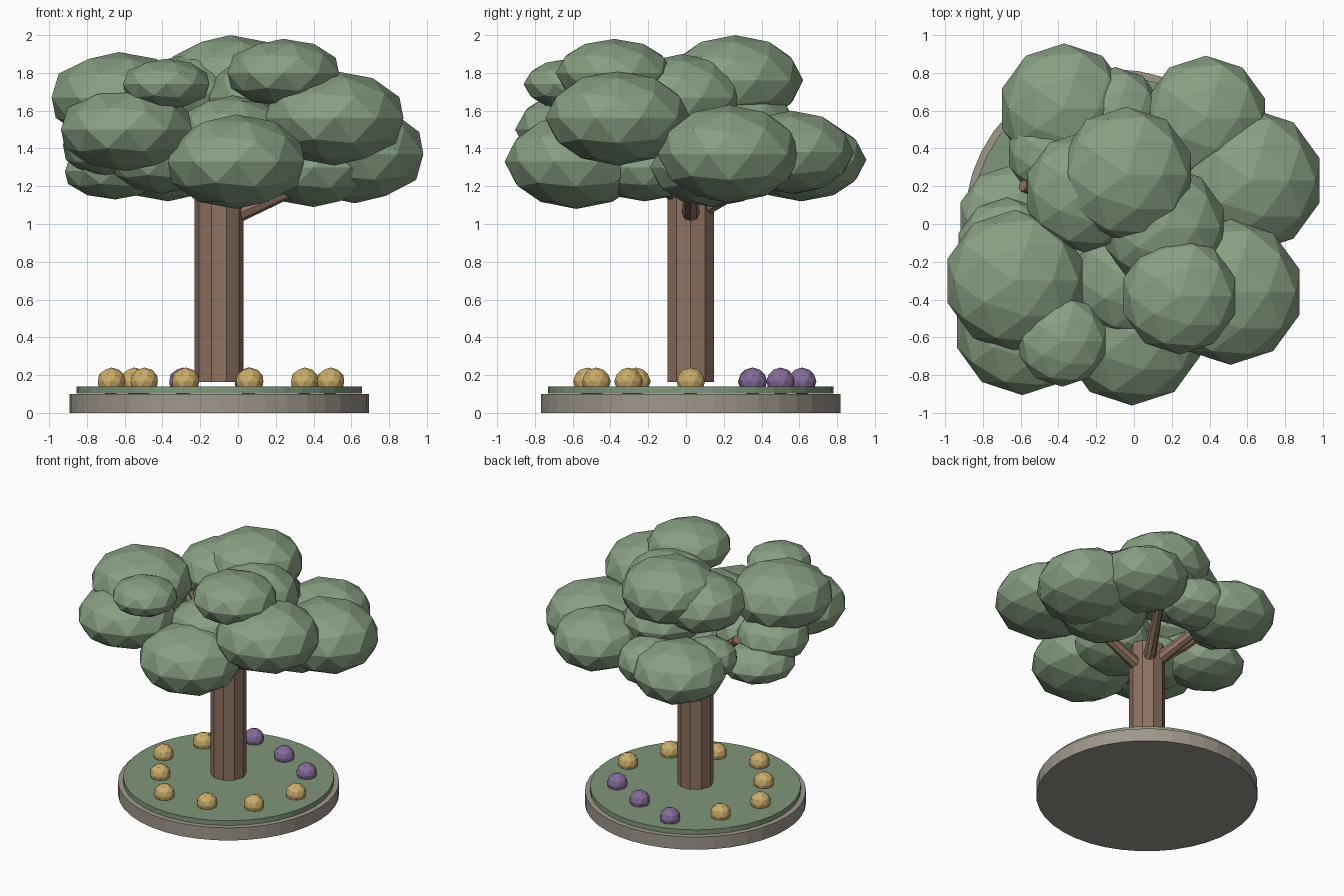
import bpy, math
from mathutils import Vector

cube = bpy.data.objects.get("Cube")
if cube:
    bpy.data.objects.remove(cube, do_unlink=True)


def make_material(name, rgb):
    mat = bpy.data.materials.new(name)
    mat.use_nodes = True
    mat.diffuse_color = (*rgb, 1)
    mat.node_tree.nodes["Principled BSDF"].inputs["Base Color"].default_value = (*rgb, 1)
    return mat


LEAF = make_material("leaf green", (0.245, 0.35, 0.225))
GRASS = make_material("grass green", (0.215, 0.31, 0.195))
BARK = make_material("bark brown", (0.275, 0.17, 0.12))
STONE = make_material("stone grey", (0.345, 0.31, 0.265))
YELLOW = make_material("flower yellow", (0.59, 0.42, 0.145))
PURPLE = make_material("flower purple", (0.235, 0.15, 0.325))

CX, CY = -0.10, 0.025  # trunk axis


def finish(name, mat):
    obj = bpy.context.object
    obj.name = name
    obj.data.materials.append(mat)
    return obj


def disc(name, radius, bottom, top, sides, mat):
    bpy.ops.mesh.primitive_cylinder_add(
        vertices=sides, radius=radius, depth=top - bottom,
        location=(CX, CY, (bottom + top) / 2), rotation=(0, 0, math.pi / 2))
    return finish(name, mat)


def ball(name, centre, radius, height, mat):
    bpy.ops.mesh.primitive_ico_sphere_add(subdivisions=2, radius=1, location=centre)
    bpy.context.object.scale = (radius, radius, height)
    return finish(name, mat)


def around(degrees, distance, z):
    a = math.radians(degrees)
    return Vector((CX + distance * math.cos(a), CY + distance * math.sin(a), z))


def branch(name, start, end, r_start, r_end):
    axis = end - start
    bpy.ops.mesh.primitive_cone_add(
        vertices=8, radius1=r_start, radius2=r_end, depth=axis.length,
        location=(start + end) / 2,
        rotation=axis.to_track_quat('Z', 'Y').to_euler())
    return finish(name, BARK)


# Round stone base, lawn and trunk
disc("stone_base", 0.793, 0, 0.10, 40, STONE)
disc("lawn", 0.756, 0.102, 0.14, 40, GRASS)
disc("trunk", 0.13, 0.163, 1.22, 10, BARK)

# Ring of flowers, evenly turned with varied distance
distances = [0.59, 0.56, 0.50, 0.62, 0.555, 0.57, 0.49, 0.575, 0.525, 0.56]
for i, d in enumerate(distances):
    mat = PURPLE if i in (1, 2, 3) else YELLOW
    ball("flower", around(36 * i, d, 0.166), 0.076, 0.074, mat)

# Foliage clumps: x, y, z, radius, half height
clumps = {
    "crown": (-0.04, 0.26, 1.76, 0.36, 0.24),
    "crown_left": (-0.63, -0.30, 1.67, 0.375, 0.24),
    "crown_right": (0.51, -0.36, 1.56, 0.385, 0.25),
    "side_right": (0.62, 0.23, 1.37, 0.38, 0.26),
    "top_front": (0.24, -0.38, 1.80, 0.31, 0.18),
    "small_front": (-0.38, -0.62, 1.74, 0.24, 0.135),
    "front_left": (-0.59, -0.54, 1.50, 0.365, 0.22),
    "front": (-0.01, -0.58, 1.33, 0.38, 0.25),
    "under_right": (0.40, 0.14, 1.30, 0.33, 0.21),
    "middle": (0.16, -0.02, 1.67, 0.33, 0.23),
    "inner_front": (-0.03, -0.30, 1.48, 0.30, 0.20),
    "inner_top": (-0.26, 0.17, 1.69, 0.32, 0.21),
    "inner_back": (0.00, 0.28, 1.54, 0.30, 0.18),
    "under_front": (0.00, -0.22, 1.30, 0.30, 0.18),
    "back_left": (-0.37, 0.61, 1.34, 0.345, 0.22),
    "back_right": (0.38, 0.56, 1.38, 0.33, 0.22),
    "back": (-0.10, 0.58, 1.34, 0.25, 0.18),
    "low_left": (-0.65, 0.03, 1.28, 0.28, 0.15),
    "side_left": (-0.67, -0.13, 1.42, 0.27, 0.18),
    "small_left": (-0.46, 0.37, 1.38, 0.21, 0.15),
    "under_left": (-0.40, -0.27, 1.34, 0.28, 0.18),
}
for name, (x, y, z, r, h) in clumps.items():
    ball("foliage_" + name, (x, y, z), r, h, LEAF)

# Branches: direction in degrees, start height, tip height
for turn, low, high in ((0, 1.01, 1.24), (60, 1.05, 1.29), (115, 1.06, 1.35),
                        (160, 1.08, 1.49), (240, 1.12, 1.38), (300, 1.12, 1.36)):
    branch("branch", around(turn, 0, low), around(turn, 0.52, high), 0.05, 0.032)
